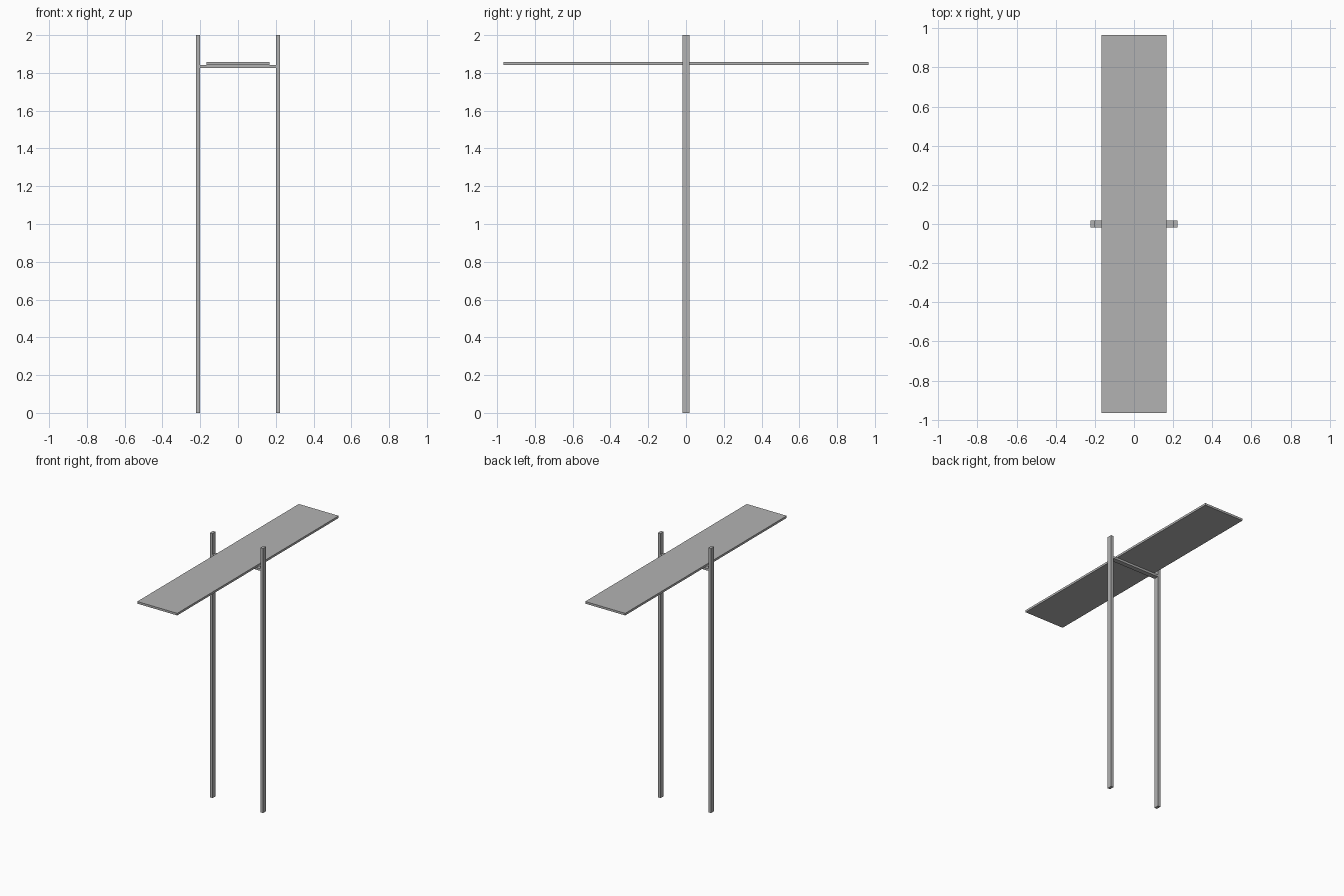
import bpy

# Remove the default cube
cube = bpy.data.objects.get("Cube")
if cube:
    bpy.data.objects.remove(cube, do_unlink=True)

# Single grey material
grey = bpy.data.materials.new("plain grey")
grey.use_nodes = True
colour = (0.45, 0.45, 0.45, 1)
grey.diffuse_color = colour
grey.node_tree.nodes["Principled BSDF"].inputs["Base Color"].default_value = colour


def box(name, low, high):
    """Flat-shaded box between two opposite corners."""
    centre = [(a + b) / 2 for a, b in zip(low, high)]
    bpy.ops.mesh.primitive_cube_add(size=1, location=centre)
    part = bpy.context.object
    part.name = name
    part.scale = [b - a for a, b in zip(low, high)]
    bpy.ops.object.transform_apply(location=False, rotation=False, scale=True)
    part.data.materials.append(grey)
    return part


POST_IN, POST_OUT, DEPTH = 0.2, 0.222, 0.0185
BAR_BOTTOM, BAR_TOP, PLANK_TOP = 1.825, 1.841, 1.857

# Upright posts
for side, sign in (("left", 1), ("right", -1)):
    inner, outer = sorted((sign * POST_IN, sign * POST_OUT))
    box(side + "_post", (inner, -DEPTH, 0), (outer, DEPTH, 2))

# Crossbar joining the posts
box("crossbar", (-POST_IN, -DEPTH, BAR_BOTTOM), (POST_IN, DEPTH, BAR_TOP))

# Long plank resting on the crossbar
box("plank", (-0.167, -0.965, BAR_TOP), (0.167, 0.965, PLANK_TOP))
